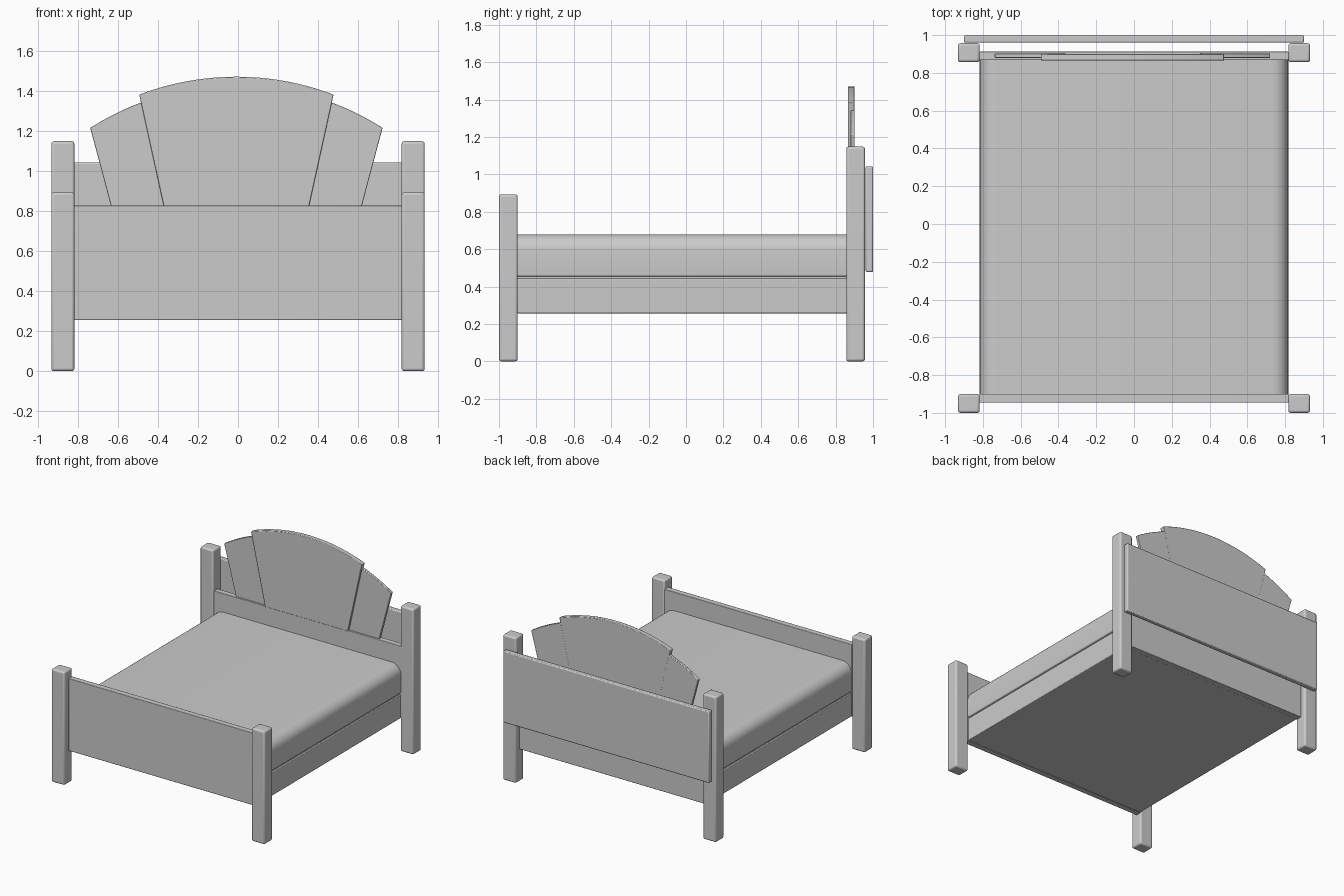
import bpy, bmesh, math

if "Cube" in bpy.data.objects:
    bpy.data.objects.remove(bpy.data.objects["Cube"])


def finish(obj, bevel, segs=2):
    """Soften the edges and smooth the shading."""
    if bevel:
        m = obj.modifiers.new("soft_edges", 'BEVEL')
        m.width, m.segments, m.limit_method = bevel, segs, 'ANGLE'
        m.angle_limit = math.radians(35)
    bpy.ops.object.select_all(action='DESELECT')
    obj.select_set(True)
    bpy.context.view_layer.objects.active = obj
    bpy.ops.object.shade_smooth_by_angle(angle=math.radians(35))
    return obj


def box(name, x, y, z, bevel=0.004, segs=2):
    bpy.ops.mesh.primitive_cube_add(size=1, location=[sum(r) / 2 for r in (x, y, z)])
    obj = bpy.context.object
    obj.name = name
    obj.scale = [r[1] - r[0] for r in (x, y, z)]
    bpy.ops.object.transform_apply(location=False, rotation=False, scale=True)
    return finish(obj, bevel, segs)


def extrude_y(name, profile, y0, y1, bevel=0):
    """Solid from an x-z outline, stretched along y."""
    bm = bmesh.new()
    face = bm.faces.new([bm.verts.new((x, y0, z)) for x, z in profile])
    ext = bmesh.ops.extrude_face_region(bm, geom=[face])
    verts = [g for g in ext["geom"] if isinstance(g, bmesh.types.BMVert)]
    bmesh.ops.translate(bm, verts=verts, vec=(0, y1 - y0, 0))
    bmesh.ops.recalc_face_normals(bm, faces=bm.faces)
    mesh = bpy.data.meshes.new(name)
    bm.to_mesh(mesh)
    bm.free()
    obj = bpy.data.objects.new(name, mesh)
    bpy.context.collection.objects.link(obj)
    return finish(obj, bevel)


def arc_z(x, apex, radius=1.36):
    return apex - radius + math.sqrt(radius ** 2 - x ** 2)


def top_arc(xa, xb, apex, n):
    xs = [xa + (xb - xa) * i / n for i in range(n + 1)]
    return [(x, arc_z(x, apex)) for x in xs]


# Four posts
for side, s in (("left", -1), ("right", 1)):
    xr = sorted((s * 0.817, s * 0.932))
    box(f"front_post_{side}", xr, (-1.0, -0.90), (0, 0.893), 0.013, 3)
    box(f"back_post_{side}", xr, (0.857, 0.957), (0, 1.148), 0.013, 3)

# Footboard, headboard and rear panel
box("footboard", (-0.819, 0.819), (-0.946, -0.900), (0.255, 0.826))
box("headboard", (-0.819, 0.819), (0.867, 0.912), (0.255, 0.826))
box("rear_panel", (-0.90, 0.90), (0.960, 1.0), (0.478, 1.042), 0.007)

# Bed base with a recessed seam under the mattress
box("bed_base", (-0.815, 0.815), (-0.902, 0.868), (0.257, 0.443))
box("base_seam", (-0.805, 0.805), (-0.902, 0.868), (0.43, 0.47), 0)

# Mattress with rounded long sides
profile = []
for cx, cz, r, start in ((0.735, 0.597, 0.082, 0), (-0.735, 0.597, 0.082, 90),
                         (-0.805, 0.465, 0.012, 180), (0.805, 0.465, 0.012, 270)):
    for i in range(9):
        a = math.radians(start + 90 * i / 8)
        profile.append((cx + r * math.cos(a), cz + r * math.sin(a)))
extrude_y("mattress", profile, -0.902, 0.868)

# Arched headboard crest: thick middle fan and two thinner side fans
middle = [(-0.362, 0.82), (0.362, 0.82)] + top_arc(0.485, -0.485, 1.47, 28)
crest = [extrude_y("crest_middle", middle, 0.868, 0.904, 0.004)]
for side, s in (("left", -1), ("right", 1)):
    fan = [(s * 0.355, 0.82), (s * 0.625, 0.82)] + top_arc(s * 0.73, s * 0.47, 1.427, 10)
    crest.append(extrude_y(f"crest_side_{side}", fan, 0.880, 0.902, 0.003))
for obj in crest:
    obj.location.x = -0.008
    if obj.name == "crest_middle":
        obj.location.y = -0.003
